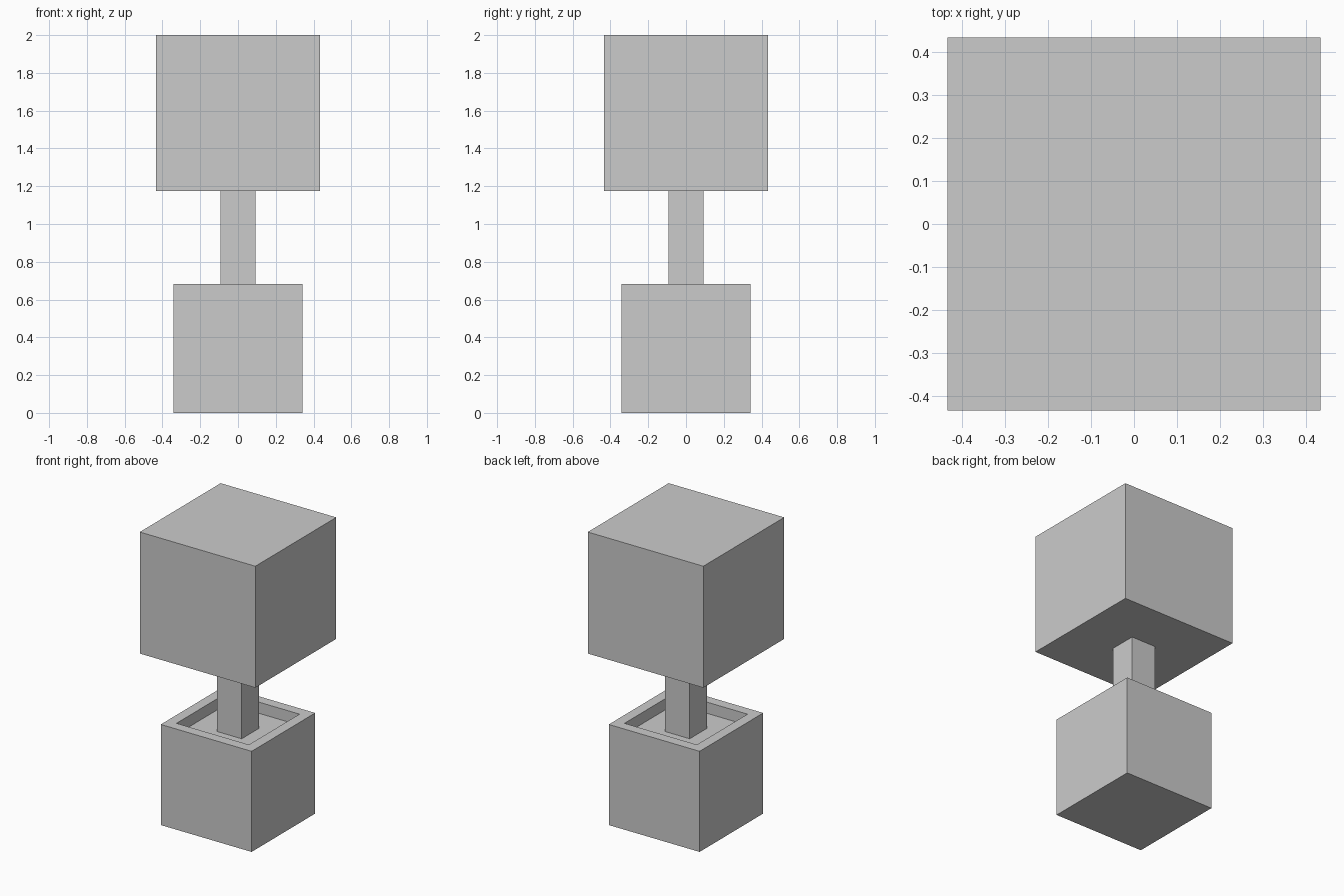
import bpy, bmesh

if "Cube" in bpy.data.objects:
    bpy.data.objects.remove(bpy.data.objects["Cube"])


def block(name, half, z0, z1, recess=None):
    """Square block from z0 to z1; recess=(inner_half, depth) sinks the top face."""
    bm = bmesh.new()
    bmesh.ops.create_cube(bm, size=1.0)
    for v in bm.verts:
        v.co.x *= 2 * half
        v.co.y *= 2 * half
        v.co.z = z1 if v.co.z > 0 else z0
    bm.normal_update()
    if recess:
        inner, depth = recess
        top = max(bm.faces, key=lambda f: f.calc_center_median().z)
        bmesh.ops.inset_region(bm, faces=[top], thickness=half - inner)
        low = bmesh.ops.extrude_face_region(bm, geom=[top])["geom"]
        bmesh.ops.delete(bm, geom=[top], context="FACES_ONLY")
        for v in low:
            if isinstance(v, bmesh.types.BMVert):
                v.co.z -= depth
        bmesh.ops.recalc_face_normals(bm, faces=bm.faces)
    mesh = bpy.data.meshes.new(name)
    bm.to_mesh(mesh)
    bm.free()
    obj = bpy.data.objects.new(name, mesh)
    bpy.context.collection.objects.link(obj)
    return obj


# Pot with a shallow sunken soil bed
block("pot", 0.341, 0.0, 0.683, recess=(0.243, 0.076))
# Trunk standing on the soil
block("trunk", 0.093, 0.607, 1.175)
# Cubic foliage
block("foliage", 0.434, 1.175, 2.0)
